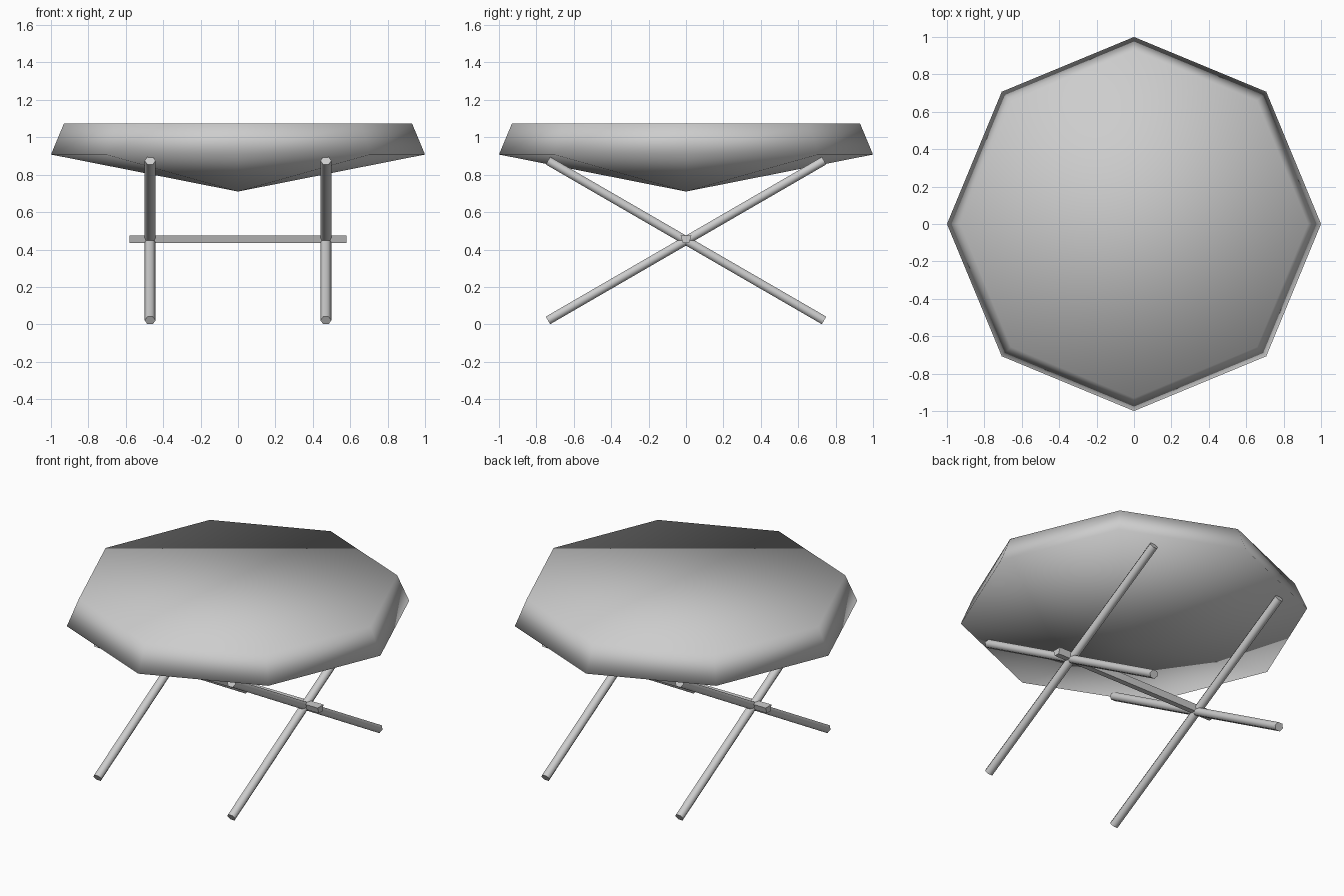
import bpy, bmesh, math
from mathutils import Vector

cube = bpy.data.objects.get("Cube")
if cube:
    bpy.data.objects.remove(cube, do_unlink=True)

# Single plain grey finish
grey = bpy.data.materials.new("plain_grey")
grey.use_nodes = True
colour = (0.61, 0.61, 0.61, 1)
grey.diffuse_color = colour
for node in grey.node_tree.nodes:
    if node.type == 'BSDF_PRINCIPLED':
        node.inputs["Base Color"].default_value = colour


def add_object(name, bm):
    bmesh.ops.recalc_face_normals(bm, faces=bm.faces)
    mesh = bpy.data.meshes.new(name)
    bm.to_mesh(mesh)
    bm.free()
    mesh.materials.append(grey)
    for poly in mesh.polygons:
        poly.use_smooth = True
    obj = bpy.data.objects.new(name, mesh)
    bpy.context.collection.objects.link(obj)
    return obj


def bar(name, start, end, side, section):
    """Bar between two points; section holds (sideways, upward) corners."""
    start, end, side = Vector(start), Vector(end), Vector(side)
    up = (end - start).normalized().cross(side)
    if up.z < 0:
        up.negate()
    bm = bmesh.new()
    low, high = [[bm.verts.new(centre + s * side + u * up) for s, u in section]
                 for centre in (start, end)]
    for i in range(len(section)):
        j = (i + 1) % len(section)
        bm.faces.new((low[i], low[j], high[j], high[i]))
    bm.faces.new(low)
    bm.faces.new(high)
    obj = add_object(name, bm)
    bpy.ops.object.select_all(action='DESELECT')
    bpy.context.view_layer.objects.active = obj
    obj.select_set(True)
    bpy.ops.object.shade_smooth_by_angle(angle=math.radians(70))


# Octagonal tabletop: flat top, sloping rim, shallow pointed underside
bm = bmesh.new()
rim_low, rim_high = [
    [bm.verts.new((r * math.cos(a), r * math.sin(a), z))
     for a in (math.tau * i / 8 for i in range(8))]
    for r, z in ((1.0, 0.908), (0.93, 1.075))]
apex = bm.verts.new((0, 0, 0.71))
for i in range(8):
    j = (i + 1) % 8
    bm.faces.new((rim_low[i], rim_low[j], rim_high[j], rim_high[i]))
    bm.faces.new((apex, rim_low[j], rim_low[i]))
bm.faces.new(rim_high)
add_object("tabletop", bm)

# Two crossed pairs of slim six-sided legs
leg_section = [(0.029 * math.cos(a), 0.027 * math.sin(a))
               for a in (math.tau * i / 6 for i in range(6))]
for side_name, x in (("right", -0.47), ("left", 0.47)):
    for end_name, y in (("front", -0.738), ("back", 0.738)):
        bar(f"{side_name}_{end_name}_leg", (x, y, 0.021), (x, -y, 0.875),
            (1, 0, 0), leg_section)

# Rod joining the leg crossings, wider along its top
rod_section = [(-0.029, 0.019), (0.029, 0.019), (0.017, -0.019), (-0.017, -0.019)]
bar("cross_rod", (-0.58, 0, 0.455), (0.58, 0, 0.455), (0, 1, 0), rod_section)
